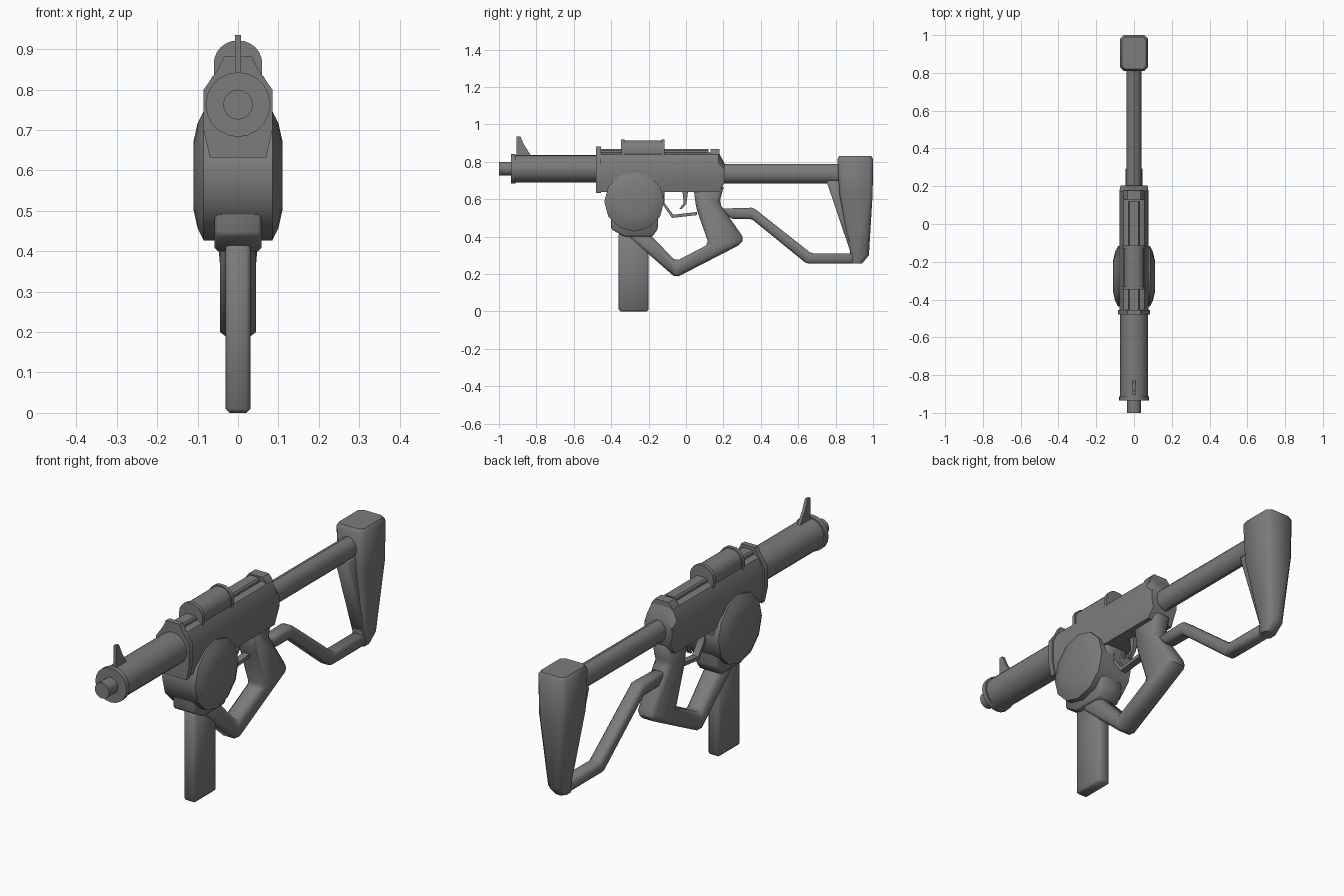
import bpy, bmesh, math
from mathutils import Vector

default_cube = bpy.data.objects.get("Cube")
if default_cube:
    bpy.data.objects.remove(default_cube, do_unlink=True)

GREY = (0.2, 0.2, 0.2, 1)
metal = bpy.data.materials.new("gunmetal_grey")
metal.use_nodes = True
metal.diffuse_color = GREY
metal.node_tree.nodes["Principled BSDF"].inputs["Base Color"].default_value = GREY


def loft(name, rings, bevel=0.0, angle=35):
    """Skin a row of equal rings, cap the ends and bevel the corners."""
    bm = bmesh.new()
    rows = [[bm.verts.new(p) for p in ring] for ring in rings]
    n = len(rows[0])
    for a, b in zip(rows, rows[1:]):
        for i in range(n):
            j = (i + 1) % n
            bm.faces.new((a[i], a[j], b[j], b[i]))
    bm.faces.new(rows[0][::-1])
    bm.faces.new(rows[-1])
    bmesh.ops.recalc_face_normals(bm, faces=bm.faces[:])
    if bevel:
        bmesh.ops.bevel(bm, geom=bm.edges[:], offset=bevel, segments=1,
                        profile=0.5, affect='EDGES', clamp_overlap=True)
    mesh = bpy.data.meshes.new(name)
    bm.to_mesh(mesh)
    bm.free()
    mesh.materials.append(metal)
    obj = bpy.data.objects.new(name, mesh)
    bpy.context.collection.objects.link(obj)
    bpy.ops.object.select_all(action='DESELECT')
    obj.select_set(True)
    bpy.context.view_layer.objects.active = obj
    bpy.ops.object.shade_smooth_by_angle(angle=math.radians(angle))
    return obj


def side_plate(name, outline, half, bevel=0.0, angle=50):
    """Extrude a (y, z) outline evenly to both sides."""
    return loft(name, [[(x, y, z) for y, z in outline] for x in (-half, half)], bevel, angle)


def along_y(name, half_outline, ys, bevel=0.0):
    """Extrude a mirrored (x, z) outline along y."""
    outline = half_outline + [(-x, z) for x, z in reversed(half_outline)]
    return loft(name, [[(x, y, z) for x, z in outline] for y in ys], bevel)


def turned(name, profile, centre, axis='Y', n=16, squash=1.0):
    """Turn (position, radius) pairs about an axis through centre."""
    rings = []
    for pos, r in profile:
        ring = []
        for i in range(n):
            t = 2 * math.pi * i / n
            side, up = r * math.sin(t) * squash, r * math.cos(t)
            offset = (side, pos, up) if axis == 'Y' else (pos, side, up)
            ring.append(Vector(centre) + Vector(offset))
        rings.append(ring)
    return loft(name, rings)


# Barrel and muzzle
BORE = (0, 0, 0.763)
turned("barrel", [(-0.92, 0.073), (-0.46, 0.073)], BORE, n=20)
turned("muzzle", [(-1.0, 0.037), (-0.92, 0.037)], BORE)
turned("muzzle_collar", [(-0.935, 0.08), (-0.912, 0.08)], BORE, n=20)
side_plate("front_sight", [(-0.905, 0.82), (-0.905, 0.935), (-0.885, 0.935),
                           (-0.865, 0.89), (-0.82, 0.82)], 0.007)

# Receiver with tapered rear
section = [(0.066, 0.638), (0.077, 0.70), (0.077, 0.79), (0.055, 0.84), (0.035, 0.85)]
full = section + [(-x, z) for x, z in reversed(section)]
stations = [(-0.46, 1, 1), (0.175, 1, 1), (0.205, 0.92, 0.5)]
loft("receiver", [[(x * sx, y, 0.735 + (z - 0.735) * sz) for x, z in full]
                  for y, sx, sz in stations])
along_y("receiver_ring", [(0.07, 0.632), (0.085, 0.70), (0.085, 0.80),
                          (0.05, 0.85), (0.035, 0.882)], (-0.48, -0.455))
along_y("top_rail", [(0.03, 0.83), (0.03, 0.86), (0.024, 0.868)], (-0.455, 0.12))
along_y("rear_cap", [(0.077, 0.78), (0.05, 0.85), (0.035, 0.868)], (0.13, 0.178))

# Rounded sight housing with end flanges
for name, w, ys in (("sight_housing", 0.054, (-0.335, -0.125)),
                    ("front_flange", 0.06, (-0.347, -0.33)),
                    ("rear_flange", 0.06, (-0.132, -0.115))):
    arch = [(w, 0.815)] + [(w * math.cos(t), 0.865 + w * 0.95 * math.sin(t))
                           for t in (math.radians(a) for a in range(0, 90, 15))]
    along_y(name, arch, ys)

# Drum, magazine well and magazine
turned("drum", [(-0.11, 0.085), (-0.1, 0.13), (-0.085, 0.16),
                (0.085, 0.16), (0.1, 0.13), (0.11, 0.085)], (0, -0.277, 0.587), 'X', 12)
side_plate("magazine_well", [(-0.40, 0.66), (-0.40, 0.44), (-0.33, 0.40), (-0.18, 0.40),
                             (-0.15, 0.44), (-0.15, 0.5), (-0.115, 0.62), (-0.115, 0.66)],
           0.058, 0.008)
side_plate("magazine", [(-0.36, 0.42), (-0.36, 0), (-0.2, 0), (-0.2, 0.42)], 0.031, 0.01)

# Pistol grip joined to the lower hand loop
side_plate("grip_loop", [(-0.33, 0.42), (-0.055, 0.18), (0.295, 0.36), (0.31, 0.39),
                         (0.178, 0.58), (0.205, 0.68), (0.04, 0.66), (0.055, 0.55),
                         (0.122, 0.36), (-0.055, 0.268), (-0.2, 0.42)], 0.045, 0.017)

# Trigger and guard
side_plate("trigger_guard", [(-0.13, 0.58), (-0.075, 0.50), (0.06, 0.515), (0.06, 0.532),
                             (-0.068, 0.517), (-0.115, 0.58), (-0.115, 0.63), (-0.13, 0.63)],
           0.016)
side_plate("trigger", [(-0.02, 0.65), (-0.012, 0.58), (-0.035, 0.548), (-0.022, 0.548),
                       (0.002, 0.575), (0.012, 0.65)], 0.009)

# Stock tube, lower strut and web
turned("stock_tube", [(0.17, 0.052), (0.83, 0.052)], (0, 0, 0.737), n=12, squash=0.78)
side_plate("stock_strut", [(0.19, 0.55), (0.36, 0.555), (0.67, 0.31), (0.93, 0.31),
                           (0.93, 0.255), (0.645, 0.255), (0.35, 0.495), (0.24, 0.495)],
           0.032, 0.011)
side_plate("stock_web", [(0.75, 0.70), (0.84, 0.70), (0.92, 0.30), (0.885, 0.30)], 0.034, 0.008)

# Shoulder butt, tapering downward
butt = []
for z, y0, y1, w in ((0.255, 0.87, 0.94, 0.03), (0.30, 0.88, 0.978, 0.038),
                     (0.63, 0.82, 0.998, 0.07), (0.815, 0.81, 1.0, 0.073),
                     (0.832, 0.82, 0.99, 0.064)):
    c = 0.018
    right = [(w - c, y0), (w, y0 + c), (w, y1 - c), (w - c, y1)]
    butt.append([(x, y, z) for x, y in right + [(-x, y) for x, y in reversed(right)]])
loft("shoulder_butt", butt, angle=50)
